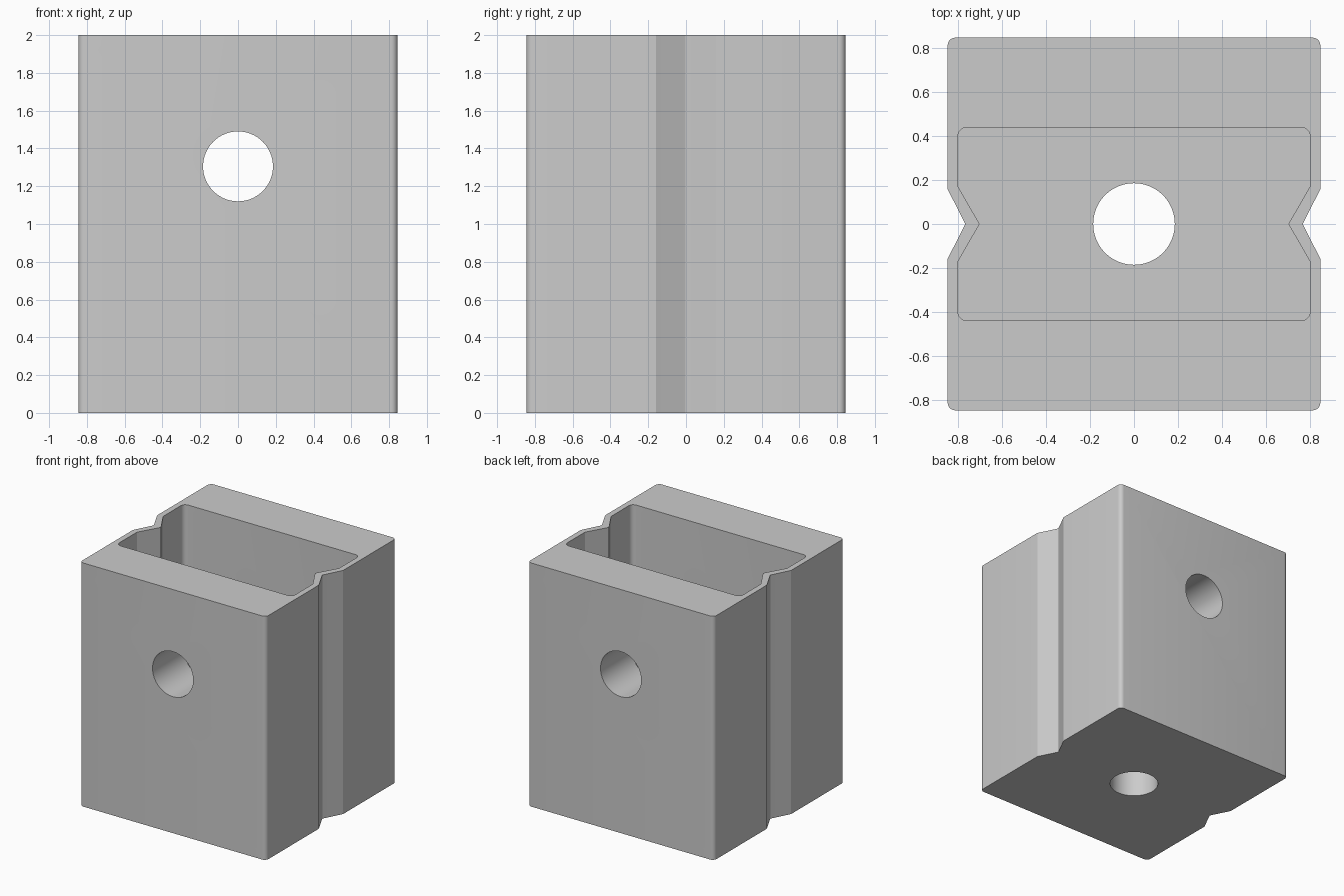
import bpy
import bmesh
from math import sin, cos, pi, sqrt

cube = bpy.data.objects.get("Cube")
if cube:
    bpy.data.objects.remove(cube, do_unlink=True)

HEIGHT = 2.0
HALF = 0.845          # half width and half depth of the block
FLOOR = 0.4           # thickness of the bottom
HOLE_R = 0.185
HOLE_Z = 1.305


def arc(cx, cy, r, start, end, steps=6):
    """Points on an arc, angles in radians."""
    return [(cx + r * cos(start + (end - start) * i / steps),
             cy + r * sin(start + (end - start) * i / steps))
            for i in range(steps + 1)]


def outline(hx, hy, corner, tip_x, tip_r):
    """Rounded rectangle with a V notch in each short side."""
    half_notch = (hx - tip_x) * sqrt(3)
    if tip_r:
        # Rounded notch tip, tangent to both flanks
        tip = arc(tip_x + 2 * tip_r, 0, tip_r, pi * 7 / 6, pi * 5 / 6)
    else:
        tip = [(tip_x, 0)]
    right = arc(hx - corner, corner - hy, corner, -pi / 2, 0)
    right += [(hx, -half_notch)] + tip + [(hx, half_notch)]
    right += arc(hx - corner, hy - corner, corner, 0, pi / 2)
    return right + [(-x, -y) for x, y in right]


def prism(name, points, z0, z1):
    bm = bmesh.new()
    face = bm.faces.new([bm.verts.new((x, y, z0)) for x, y in points])
    top = bmesh.ops.extrude_face_region(bm, geom=[face])["geom"]
    verts = [v for v in top if isinstance(v, bmesh.types.BMVert)]
    bmesh.ops.translate(bm, vec=(0, 0, z1 - z0), verts=verts)
    bmesh.ops.recalc_face_normals(bm, faces=bm.faces)
    mesh = bpy.data.meshes.new(name)
    bm.to_mesh(mesh)
    bm.free()
    obj = bpy.data.objects.new(name, mesh)
    bpy.context.collection.objects.link(obj)
    return obj


def cut(target, cutter):
    """Subtract the cutter from the target and discard it."""
    cutter.hide_render = True
    mod = target.modifiers.new("cut", "BOOLEAN")
    mod.operation = "DIFFERENCE"
    mod.solver = "EXACT"
    mod.object = cutter
    bpy.context.view_layer.objects.active = target
    bpy.ops.object.modifier_apply(modifier=mod.name)
    bpy.data.objects.remove(cutter, do_unlink=True)


# Block with side grooves
block = prism("grooved_block", outline(HALF, HALF, 0.035, 0.754, 0.012), 0, HEIGHT)

# Open pocket from the top
cut(block, prism("pocket_cutter", outline(0.798, 0.438, 0.04, 0.7, 0), FLOOR, HEIGHT + 0.2))

# Round hole through the floor
circle = arc(0, 0, HOLE_R, 0, 2 * pi, 64)[:-1]
cut(block, prism("floor_hole_cutter", circle, -0.2, FLOOR + 0.2))

# Round hole through the front and back walls
cross = prism("cross_hole_cutter", circle, -1, 1)
cross.rotation_euler.x = pi / 2
cross.location.z = HOLE_Z
bpy.context.view_layer.update()
cut(block, cross)

# Single grey material
grey = bpy.data.materials.new("light_grey")
grey.use_nodes = True
colour = (0.6, 0.6, 0.6, 1)
grey.diffuse_color = colour
grey.node_tree.nodes["Principled BSDF"].inputs["Base Color"].default_value = colour
block.data.materials.clear()
block.data.materials.append(grey)
for poly in block.data.polygons:
    poly.material_index = 0

# Smooth rounded corners and holes, keep hard edges
bpy.ops.object.select_all(action="DESELECT")
block.select_set(True)
bpy.context.view_layer.objects.active = block
bpy.ops.object.shade_smooth_by_angle(angle=pi / 7)
